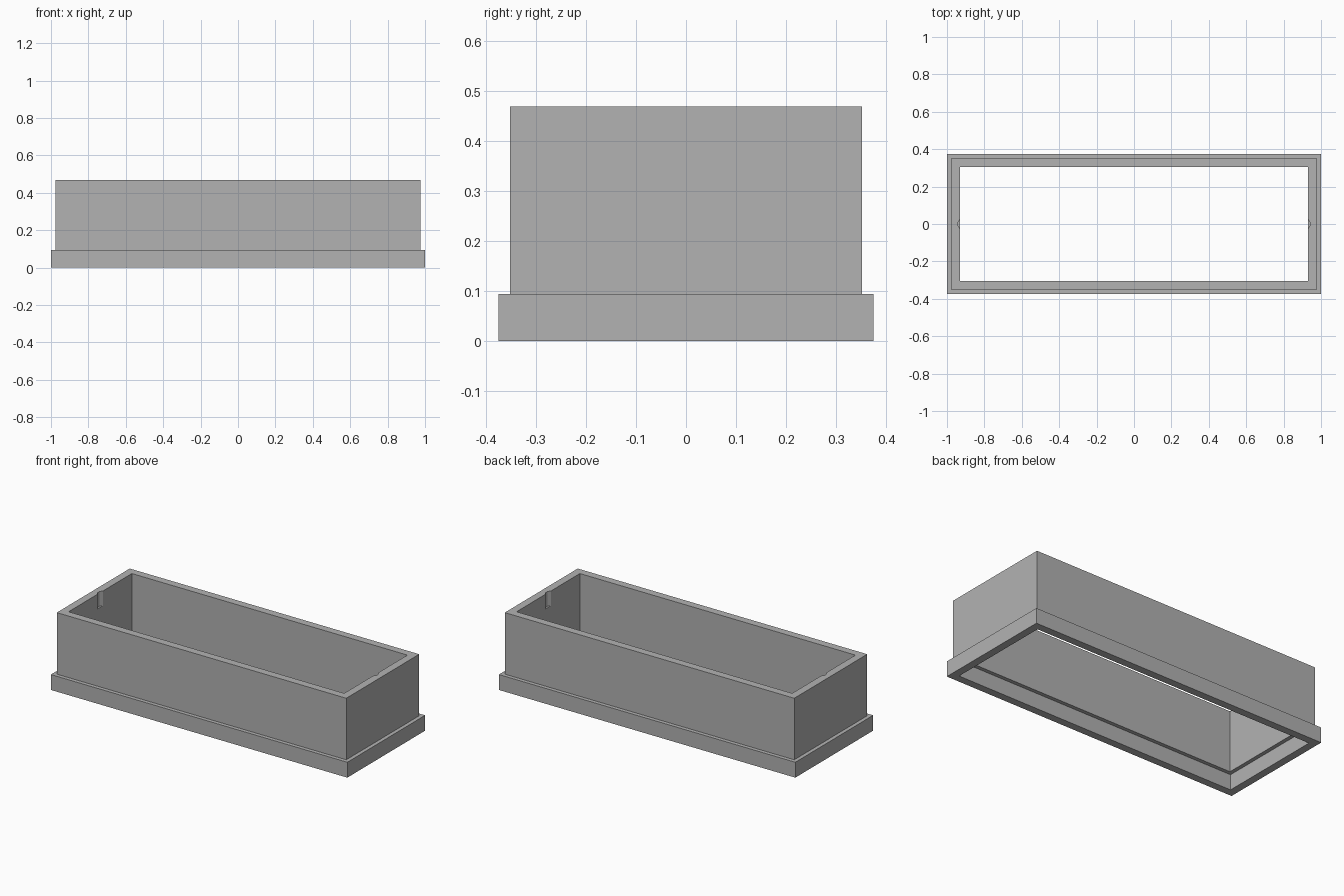
import bpy
import bmesh

cube = bpy.data.objects.get("Cube")
if cube:
    bpy.data.objects.remove(cube, do_unlink=True)

U = 2 / 85.3            # step width; every thickness is a multiple of it
HALF_X, HALF_Y = 1.0, 0.375
BASE_TOP, TOP = 4 * U, 20 * U

grey = bpy.data.materials.new("plain grey")
grey.use_nodes = True
colour = (0.448, 0.448, 0.448, 1)
grey.diffuse_color = colour
grey.node_tree.nodes["Principled BSDF"].inputs["Base Color"].default_value = colour


def make_object(name, bm):
    bmesh.ops.recalc_face_normals(bm, faces=bm.faces)
    mesh = bpy.data.meshes.new(name)
    bm.to_mesh(mesh)
    bm.free()
    mesh.materials.append(grey)
    obj = bpy.data.objects.new(name, mesh)
    bpy.context.collection.objects.link(obj)
    return obj


def rectangular_sweep(name, profile):
    """Carry a closed (inset, height) profile around the rectangle."""
    bm = bmesh.new()
    rings = []
    for inset, z in profile:
        x, y = HALF_X - inset, HALF_Y - inset
        rings.append([bm.verts.new((sx * x, sy * y, z))
                      for sx, sy in ((-1, -1), (1, -1), (1, 1), (-1, 1))])
    for a, b in zip(rings, rings[1:] + rings[:1]):
        for i in range(4):
            j = (i + 1) % 4
            bm.faces.new((a[i], a[j], b[j], b[i]))
    return make_object(name, bm)


# Open box: upper wall, wider base lip, and a rebate under the wall
box = rectangular_sweep("open_box_with_lip", [
    (0, 0), (0, BASE_TOP), (U, BASE_TOP), (U, TOP),
    (3 * U, TOP), (3 * U, BASE_TOP), (2 * U, BASE_TOP), (2 * U, 0)])


# Shallow finger notch at the top of each inner end wall
def notch_cutter(name, side):
    wall = HALF_X - 3 * U
    outline = [(-0.02, -0.026), (0, -0.026), (0.011, -0.01),
               (0.011, 0.01), (0, 0.026), (-0.02, 0.026)]
    bm = bmesh.new()
    face = bm.faces.new([bm.verts.new((side * (wall + d), y, TOP - 0.09))
                         for d, y in outline])
    top = bmesh.ops.extrude_face_region(bm, geom=[face])["geom"]
    bmesh.ops.translate(bm, vec=(0, 0, 0.15),
                        verts=[v for v in top if isinstance(v, bmesh.types.BMVert)])
    cutter = make_object(name, bm)
    cutter.hide_render = True
    return cutter


bpy.context.view_layer.objects.active = box
for label, side in (("left", 1), ("right", -1)):
    cutter = notch_cutter(label + "_notch_cutter", side)
    cut = box.modifiers.new(label + " notch", 'BOOLEAN')
    cut.operation = 'DIFFERENCE'
    cut.solver = 'EXACT'
    cut.object = cutter
    bpy.ops.object.modifier_apply(modifier=cut.name)
    bpy.data.objects.remove(cutter, do_unlink=True)
